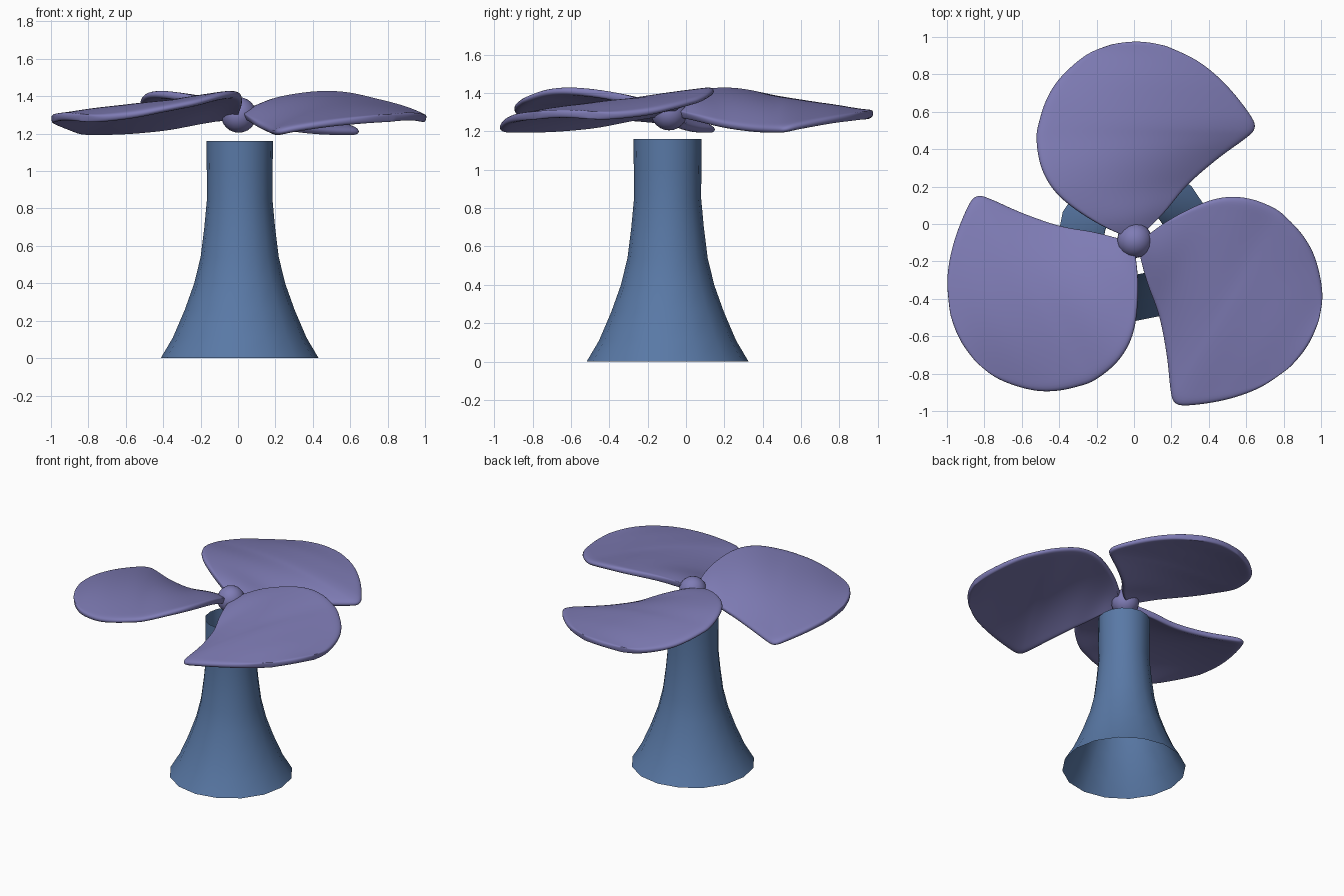
import bpy, bmesh, math
from mathutils import Vector, Matrix

if "Cube" in bpy.data.objects:
    bpy.data.objects.remove(bpy.data.objects["Cube"])

PIVOT = Vector((0.008, -0.098, 1.3))


def material(name, color):
    m = bpy.data.materials.new(name)
    m.diffuse_color = color
    m.use_nodes = True
    m.node_tree.nodes["Principled BSDF"].inputs["Base Color"].default_value = m.diffuse_color
    return m


blue = material("base_blue", (0.10, 0.19, 0.38, 1))
violet = material("blade_violet", (0.21, 0.20, 0.46, 1))


def make_object(name, bm, mat):
    bmesh.ops.recalc_face_normals(bm, faces=bm.faces)
    for f in bm.faces:
        f.smooth = True
    me = bpy.data.meshes.new(name)
    bm.to_mesh(me)
    bm.free()
    me.materials.append(mat)
    ob = bpy.data.objects.new(name, me)
    bpy.context.collection.objects.link(ob)
    return ob


def grid_faces(bm, rows, closed=False):
    for a, b in zip(rows, rows[1:]):
        n = len(a)
        for i in range(n if closed else n - 1):
            j = (i + 1) % n
            bm.faces.new((a[i], a[j], b[j], b[i]))


def spline(points, steps):
    """Smooth curve through the given points."""
    p = [Vector(q) for q in points]
    p = [2 * p[0] - p[1]] + p + [2 * p[-1] - p[-2]]
    out = []
    for a, b, c, d in zip(p, p[1:], p[2:], p[3:]):
        for k in range(steps):
            t = k / steps
            out.append(0.5 * (2 * b + (c - a) * t + (2 * a - 5 * b + 4 * c - d) * t * t
                              + (3 * b - a - 3 * c + d) * t ** 3))
    return out + [p[-2]]


# Flared open base tube
bm = bmesh.new()
profile = [(0.422, 0), (0.357, 0.11), (0.293, 0.26), (0.243, 0.40), (0.209, 0.54),
           (0.189, 0.70), (0.175, 0.85), (0.176, 1.0), (0.178, 1.16)]
rows = [[bm.verts.new((0.009 + r * math.cos(i * math.tau / 16),
                       -0.096 + r * math.sin(i * math.tau / 16), z)) for i in range(16)]
        for r, z in profile]
grid_faces(bm, rows, closed=True)
make_object("base", bm, blue)

# Hub ball
bm = bmesh.new()
bmesh.ops.create_uvsphere(bm, u_segments=16, v_segments=12, radius=0.095,
                          matrix=Matrix.Translation((0.004, -0.088, 1.3)))
make_object("hub", bm, violet)

# Blade: leading and trailing edges, with a crown between them
leading = [(-.03, -.07, 1.31), (-.21, .01, 1.375), (-.40, .145, 1.41), (-.495, .29, 1.405),
           (-.525, .45, 1.37), (-.51, .55, 1.35), (-.47, .67, 1.325), (-.395, .785, 1.298),
           (-.255, .905, 1.28), (-.12, .96, 1.285)]
trailing = [(.03, -.06, 1.295), (.17, .075, 1.26), (.29, .215, 1.225), (.46, .36, 1.205),
            (.60, .46, 1.202), (.65, .515, 1.206), (.62, .59, 1.223), (.495, .745, 1.253),
            (.345, .87, 1.273), (.17, .952, 1.285)]
crown = [(c, 0) for c in (0, .02, .032, .042, .05, .055, .053, .042, .022, .005)]
edges = list(zip(spline(leading, 3), spline(trailing, 3), spline(crown, 3)))
across = 14

for n in range(3):
    bm = bmesh.new()
    rows = []
    for k, (a, b, c) in enumerate(edges):
        end = max(0, k / (len(edges) - 1) - 0.8) / 0.2
        row = []
        for i in range(across + 1):
            v = i / across
            bow = math.sin(math.pi * v)
            row.append(bm.verts.new(a.lerp(b, v) + Vector((0, 0.02 * end, c[0])) * bow))
        rows.append(row)
    grid_faces(bm, rows)
    bmesh.ops.rotate(bm, verts=bm.verts, cent=PIVOT,
                     matrix=Matrix.Rotation(n * math.tau / 3, 3, 'Z'))
    blade = make_object(f"blade_{n + 1}", bm, violet)
    solid = blade.modifiers.new("thickness", 'SOLIDIFY')
    solid.thickness = 0.042
    solid.offset = 0
    rim = blade.modifiers.new("rounded_rim", 'SUBSURF')
    rim.levels = rim.render_levels = 2
